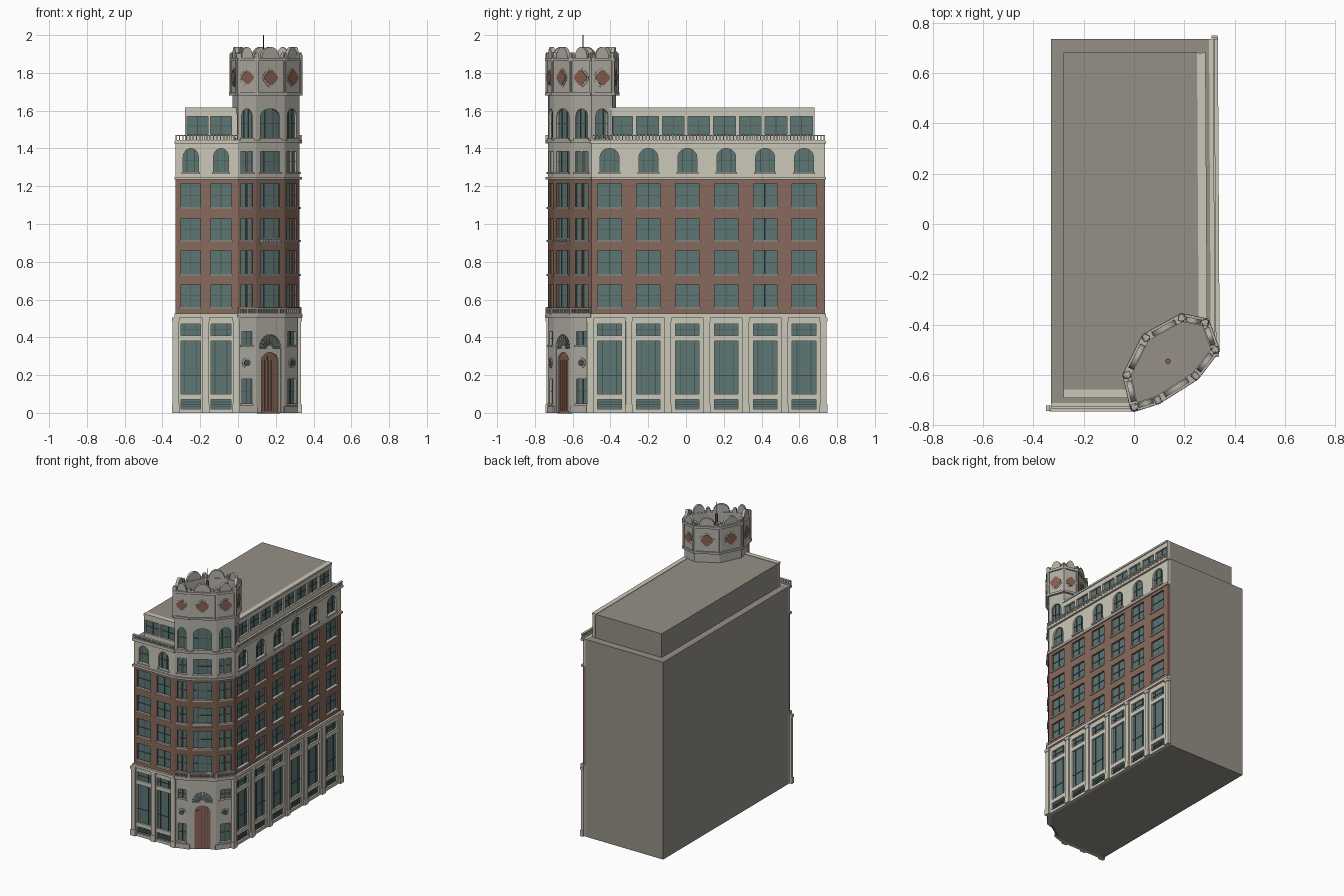
import bpy, bmesh
from math import pi, sin, cos
from mathutils import Matrix, Vector

cube = bpy.data.objects.get("Cube")
if cube:
    bpy.data.objects.remove(cube, do_unlink=True)


def material(name, rgb):
    m = bpy.data.materials.new(name)
    m.use_nodes = True
    m.diffuse_color = (*rgb, 1)
    m.node_tree.nodes["Principled BSDF"].inputs["Base Color"].default_value = (*rgb, 1)
    return m


CREAM = material("cream_stone", (.60, .57, .48))
STONE = material("tower_stone", (.46, .44, .39))
ROOF = material("grey_render", (.30, .28, .24))
BRICK = material("red_brick", (.25, .145, .11))
TBRICK = material("tower_brick", (.20, .115, .085))
GLASS = material("teal_glass", (.11, .18, .175))
FRAME = material("dark_frame", (.06, .085, .085))
RUST = material("rust_brown", (.25, .12, .085))

parts = {}
FLAT = Matrix.Identity(4)


def prism(part, mat, M, pts, d0, d1):
    """Extrude a 2D outline between two depths in the frame M."""
    bm = parts.setdefault((part, mat.name), bmesh.new())
    lo = [bm.verts.new(M @ Vector((u, v, d0))) for u, v in pts]
    hi = [bm.verts.new(M @ Vector((u, v, d1))) for u, v in pts]
    bm.faces.new(lo[::-1])
    bm.faces.new(hi)
    for i in range(len(pts)):
        j = (i + 1) % len(pts)
        bm.faces.new((lo[i], lo[j], hi[j], hi[i]))


def box(part, mat, M, u0, u1, z0, z1, d0, d1):
    prism(part, mat, M, [(u0, z0), (u1, z0), (u1, z1), (u0, z1)], d0, d1)


def facade(p, q):
    """Frame of a wall: x along it, y up, z outward; and its length."""
    a, b = Vector((*p, 0)), Vector((*q, 0))
    u, up = (b - a).normalized(), Vector((0, 0, 1))
    M = Matrix((u, up, u.cross(up))).transposed().to_4x4()
    M.translation = a
    return M, (b - a).length


def arch(a, b, z, rise, n=10):
    if not rise:
        return [(a, z), (b, z)]
    m, r = (a + b) / 2, (b - a) / 2
    return [(m - r * cos(pi * k / n), z + rise * sin(pi * k / n)) for k in range(n + 1)]


def disc(u, v, r, n=20, lobe=0.0):
    ts = [2 * pi * k / n for k in range(n)]
    return [(u + r * (1 + lobe * cos(4 * t)) * cos(t), v + r * (1 + lobe * cos(4 * t)) * sin(t)) for t in ts]


def comb(part, mat, M, u0, u1, w0, w1, z1, wins, rise, d0, d1):
    pts = [(u0, w0)]
    for a, b in wins:
        pts += [(a, w0)] + arch(a, b, w1, rise) + [(b, w0)]
    prism(part, mat, M, pts + [(u1, w0), (u1, z1), (u0, z1)], d0, d1)


def row(F, part, mat, z0, z1, w0, w1, wins, rise=0, vs=(.5,), hs=(.5,), sill=None):
    """One storey of wall with openings, recessed glass, glazing bars and sills."""
    M, L = F
    if w0 > z0:
        box(part, mat, M, 0, L, z0, w0, -.02, 0)
    comb(part, mat, M, 0, L, w0, w1, z1, wins, rise, -.02, 0)
    top = w1 + rise
    for a, b in wins:
        box("window_glass", GLASS, M, a - .003, b + .003, w0 - .003, min(top + .003, z1), -.02, -.013)
        for t in vs:
            u = a + (b - a) * t
            box("glazing_bars", FRAME, M, u - .002, u + .002, w0, top, -.014, -.009)
        for t in hs:
            z = w0 + (top - w0) * t
            box("glazing_bars", FRAME, M, a, b, z - .002, z + .002, -.014, -.009)
        if sill:
            box("window_sills", sill, M, a - .008, b + .008, w0 - .01, w0, -.01, .008)


def band(part, mat, F, z0, z1, d, e=.006, back=-.01):
    box(part, mat, F[0], -e, F[1] + e, z0, z1, back, d)


def balustrade(part, mat, F, u0, u1, z0, z1, d=.015):
    M = F[0]
    box(part, mat, M, u0, u1, z0, z0 + .006, -.005, d)
    box(part, mat, M, u0, u1, z1 - .007, z1, 0, d)
    n = max(2, round((u1 - u0) / .018))
    for k in range(n + 1):
        u = u0 + .003 + (u1 - u0 - .006) * k / n
        w = .005 if k % 8 == 0 else .003
        box(part, mat, M, u - w, u + w, z0, z1, .002, d - .002)


def spans(start, pitch, count, width):
    return [(start + pitch * i - width / 2, start + pitch * i + width / 2) for i in range(count)]


# Tower plan, anticlockwise from the front corner
OCT = [(0, -.73), (.095, -.70), (.245, -.605), (.325, -.5), (.285, -.39), (.19, -.37), (.045, -.45), (-.03, -.6)]
CX, CY = .145, -.545


def octagon(s):
    return [(CX + (x - CX) * s, CY + (y - CY) * s) for x, y in OCT]


# Main mass and set-back top storey
prism("main_body", ROOF, FLAT, [(-.33, -.71), (0, -.71), (.085, -.68), (.23, -.59), (.305, -.5),
                                (.298, .735), (-.33, .735)], 0, 1.44)
prism("penthouse_body", ROOF, FLAT, [(-.28, -.665), (0, -.665), (.262, -.45), (.255, .68), (-.28, .68)], 1.4, 1.613)

FLOORS = [(.56, .68), (.735, .86), (.915, 1.03), (1.09, 1.215)]
CUTS = [.52, .705, .885, 1.06, 1.24]

# Two street fronts
front = facade((-.33, -.73), (0, -.73))
side = facade((.325, -.5), (.318, .735))
for F, start, pitch, count, wide, narrow in ((front, .08, .16, 2, .105, .08), (side, .095, .206, 6, .125, .1)):
    M, L = F
    wins = spans(start, pitch, count, wide)
    row(F, "street_base", CREAM, 0, .09, .02, .07, wins, vs=(), hs=(.25, .5, .75))
    row(F, "street_base", CREAM, .09, .395, .1, .38, wins, vs=(.2, .8), hs=(.35,))
    row(F, "street_base", CREAM, .395, .52, .41, .47, wins, vs=(.2, .8))
    for (w0, w1), z0, z1 in zip(FLOORS, CUTS, CUTS[1:]):
        row(F, "brick_walls", BRICK, z0, z1, w0, w1, wins, sill=CREAM)
    row(F, "upper_walls", CREAM, 1.24, 1.44, 1.275, 1.355, spans(start, pitch, count, narrow),
        rise=.045, vs=(.25, .75), sill=CREAM)
    # pilasters with plinths and capitals
    for i in range(count + 1):
        u = start + pitch * (i - .5)
        box("pilasters", CREAM, M, u - .017, u + .017, 0, .505, -.01, .009)
        box("pilasters", CREAM, M, u - .020, u + .020, 0, .045, -.01, .013)
        box("pilasters", CREAM, M, u - .020, u + .020, .485, .505, -.01, .013)
    band("cornices", CREAM, F, .505, .525, .015)
    band("cornices", CREAM, F, 1.235, 1.25, .011)
    band("cornices", CREAM, F, 1.425, 1.44, .014)
    balustrade("roof_balustrade", CREAM, F, 0, L, 1.44, 1.472)

# Penthouse fronts
for F, wins in ((facade((-.28, -.685), (0, -.685)), spans(.065, .125, 2, .11)),
                (facade((.285, -.42), (.278, .68)), spans(.08, .136, 8, .115))):
    row(F, "penthouse_walls", CREAM, 1.44, 1.613, 1.475, 1.57, wins)
    band("penthouse_coping", CREAM, F, 1.603, 1.616, .006, 0, -.028)

# Corner tower
prism("tower_core", ROOF, FLAT, octagon(.8), 1.4, 1.79)
prism("tower_roof", ROOF, FLAT, octagon(.95), 1.79, 1.80)
sides = [facade(OCT[i], OCT[(i + 1) % 8]) for i in range(8)]
for i, F in enumerate(sides):
    M, L = F
    mid = L / 2
    street, centre = i < 3, i == 1
    if street:
        if centre:
            wins, vs = [(mid - .06, mid + .06)], (.25, .75)
        else:
            wins, vs = spans(mid - L * .18, L * .36, 2, L * .28), ()
        for (w0, w1), z0, z1 in zip(FLOORS, CUTS, CUTS[1:]):
            row(F, "tower_brick_walls", TBRICK, z0, z1, w0, w1, wins, vs=vs, sill=STONE)
        row(F, "tower_walls", STONE, 1.24, 1.44, 1.275, 1.385, wins, vs=vs, sill=STONE)
        band("tower_bands", STONE, F, 1.235, 1.25, .012)
        band("tower_bands", STONE, F, 1.43, 1.445, .01)
        band("tower_bands", STONE, F, .505, .522, .015)
        band("tower_bands", STONE, F, 0, .035, .006) if not centre else None
        balustrade("tower_balcony", STONE, F, 0, L, .522, .557)
        if not centre:
            lone = [(mid - L * .27, mid + L * .27)]
            row(F, "tower_base", STONE, 0, .22, .05, .18, lone, sill=STONE)
            row(F, "tower_base", STONE, .22, .52, .36, .43, lone, sill=STONE)
            prism("oculus_surround", STONE, M, disc(mid, .265, .027), -.005, .006)
            prism("oculus_glass", FRAME, M, disc(mid, .265, .018), -.005, .009)
    # arched belvedere storey
    if i in (0, 1, 2, 3, 7):
        half = .06 if centre else L * .3
        row(F, "tower_walls", STONE, 1.44, 1.69, 1.455, 1.57, [(mid - half, mid + half)],
            rise=.04, vs=(.3, .7), sill=STONE)
    else:
        box("tower_walls", STONE, M, 0, L, 1.44, 1.69, -.02, 0)
    # crown with medallions, corner posts and scalloped parapet
    box("crown_walls", STONE, M, -.003, L + .003, 1.69, 1.87, -.018, .006)
    band("crown_bands", STONE, F, 1.68, 1.695, .016)
    band("crown_bands", STONE, F, 1.862, 1.88, .015, back=-.018)
    r = min(.04, L * .34)
    prism("medallion_surrounds", STONE, M, disc(mid, 1.775, r * 1.2, 24, .06), 0, .009)
    prism("medallions", RUST, M, disc(mid, 1.775, r * .95, 24, .1), 0, .012)
    for u in (0, L):
        box("crown_posts", STONE, M, u - .008, u + .008, 1.69, 1.865, -.005, .013)
        box("crown_posts", STONE, M, u - .012, u + .012, 1.88, 1.895, -.015, .01)
        prism("crown_posts", STONE, M, arch(u - .012, u + .012, 1.895, .012, 6), -.015, .01)
    h = L * .31
    comb("parapet_lobes", STONE, M, mid - h, mid + h, 1.875, 1.88, 1.88, [], 0, -.014, .006)
    prism("parapet_lobes", STONE, M, arch(mid - h, mid + h, 1.88, .057, 14), -.014, .006)

# Entrance portal with fanlight
M, L = sides[1]
mid = L / 2
row(sides[1], "tower_base", STONE, 0, .52, 0, .34, [(mid - .068, mid + .068)], rise=.075, vs=(), hs=())
comb("door_surround", STONE, M, mid - .068, mid + .068, 0, .275, .34, [(mid - .052, mid + .052)], .045, -.013, -.003)
box("entrance_door", RUST, M, mid - .055, mid + .055, 0, .325, -.014, -.011)
for k in range(5):
    u = mid + (k - 2) * .02
    box("door_panels", RUST, M, u - .007, u + .007, .01, .28, -.012, -.007)
    if k < 4:
        box("door_grooves", FRAME, M, u + .0085, u + .0115, .01, .3, -.012, -.009)
for k in range(9):
    t = pi * (k + .5) / 9
    c, s = cos(t), sin(t)
    prism("fanlight_ribs", STONE, M, [(mid + c * .015, .34 + s * .015), (mid + c * .07 + s * .003, .34 + s * .074 - c * .003),
                                      (mid + c * .07 - s * .003, .34 + s * .074 + c * .003)], -.014, -.006)
prism("fanlight_ribs", STONE, M, arch(mid - .02, mid + .02, .34, .02), -.014, -.003)
balustrade("tower_balcony", STONE, sides[1], mid - .065, mid + .065, .895, .925)

# Finial and mast
prism("finial", RUST, FLAT, disc(CX - .01, CY, .011, 8), 1.8, 1.91)
prism("mast", FRAME, FLAT, disc(CX - .01, CY, .002, 6), 1.9, 2.0)

# Turn the collected parts into objects
for (name, mat), bm in parts.items():
    bmesh.ops.recalc_face_normals(bm, faces=bm.faces[:])
    me = bpy.data.meshes.new(name)
    bm.to_mesh(me)
    bm.free()
    me.materials.append(bpy.data.materials[mat])
    bpy.context.collection.objects.link(bpy.data.objects.new(name, me))
